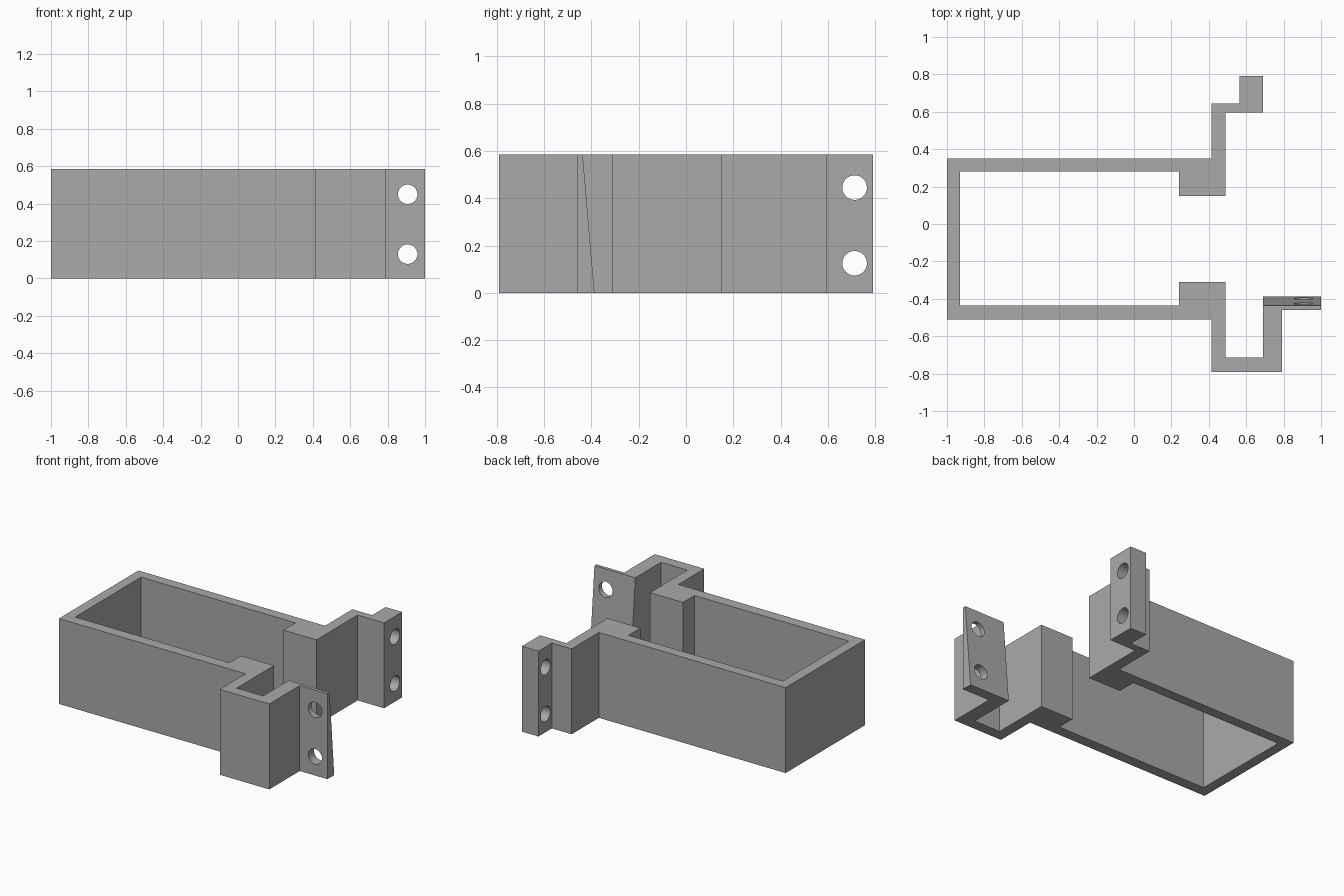
import bpy
import bmesh
import math

if "Cube" in bpy.data.objects:
    bpy.data.objects.remove(bpy.data.objects["Cube"], do_unlink=True)

HEIGHT = 0.585

grey = bpy.data.materials.new("plain grey")
grey.use_nodes = True
grey.diffuse_color = (0.4, 0.4, 0.4, 1)
grey.node_tree.nodes["Principled BSDF"].inputs["Base Color"].default_value = (0.4, 0.4, 0.4, 1)

# Plan outline of the open frame with both mounting arms
TAB_BACK = -0.437
outline = [
    (-1, -0.51), (0.415, -0.51), (0.415, -0.79), (0.79, -0.79),
    (0.79, -0.46), (1, -0.46), (1, TAB_BACK), (0.69, TAB_BACK),
    (0.69, -0.715), (0.49, -0.715), (0.49, -0.31), (0.24, -0.31),
    (0.24, -0.435), (-0.93, -0.435), (-0.93, 0.28), (0.24, 0.28),
    (0.24, 0.15), (0.49, 0.15), (0.49, 0.595), (0.69, 0.595),
    (0.69, 0.79), (0.565, 0.79), (0.565, 0.645), (0.415, 0.645),
    (0.415, 0.35), (-1, 0.35),
]

bm = bmesh.new()
base = bm.faces.new([bm.verts.new((x, y, 0)) for x, y in outline])
extruded = bmesh.ops.extrude_face_region(bm, geom=[base], use_keep_orig=True)
for v in extruded["geom"]:
    if isinstance(v, bmesh.types.BMVert):
        v.co.z = HEIGHT

# The back of the front tab thickens towards its foot
for v in bm.verts:
    if abs(v.co.y - TAB_BACK) < 0.0005 and v.co.z < 0.01:
        v.co.y = -0.387
bmesh.ops.recalc_face_normals(bm, faces=bm.faces)

mesh = bpy.data.meshes.new("clamp_frame")
bm.to_mesh(mesh)
bm.free()
mesh.materials.append(grey)
frame = bpy.data.objects.new("clamp_frame", mesh)
bpy.context.collection.objects.link(frame)


def drill(location, rotation):
    """Cut a round bolt hole through the frame."""
    bpy.ops.mesh.primitive_cylinder_add(vertices=40, radius=0.052, depth=0.3,
                                        location=location, rotation=rotation)
    cutter = bpy.context.object
    cutter.name = "hole_cutter"
    cutter.hide_render = True
    cutter.data.materials.append(grey)
    bpy.ops.object.select_all(action="DESELECT")
    frame.select_set(True)
    bpy.context.view_layer.objects.active = frame
    cut = frame.modifiers.new("bolt_hole", "BOOLEAN")
    cut.operation = "DIFFERENCE"
    cut.solver = "EXACT"
    cut.object = cutter
    bpy.ops.object.modifier_apply(modifier=cut.name)
    bpy.data.objects.remove(cutter, do_unlink=True)


# Bolt holes in the front tab and the back block
for z in (0.13, 0.45):
    drill((0.907, -0.43, z), (math.pi / 2, 0, 0))
    drill((0.63, 0.713, z - 0.005), (0, math.pi / 2, 0))

frame.select_set(True)
bpy.context.view_layer.objects.active = frame
bpy.ops.object.shade_smooth_by_angle(angle=math.radians(30))
